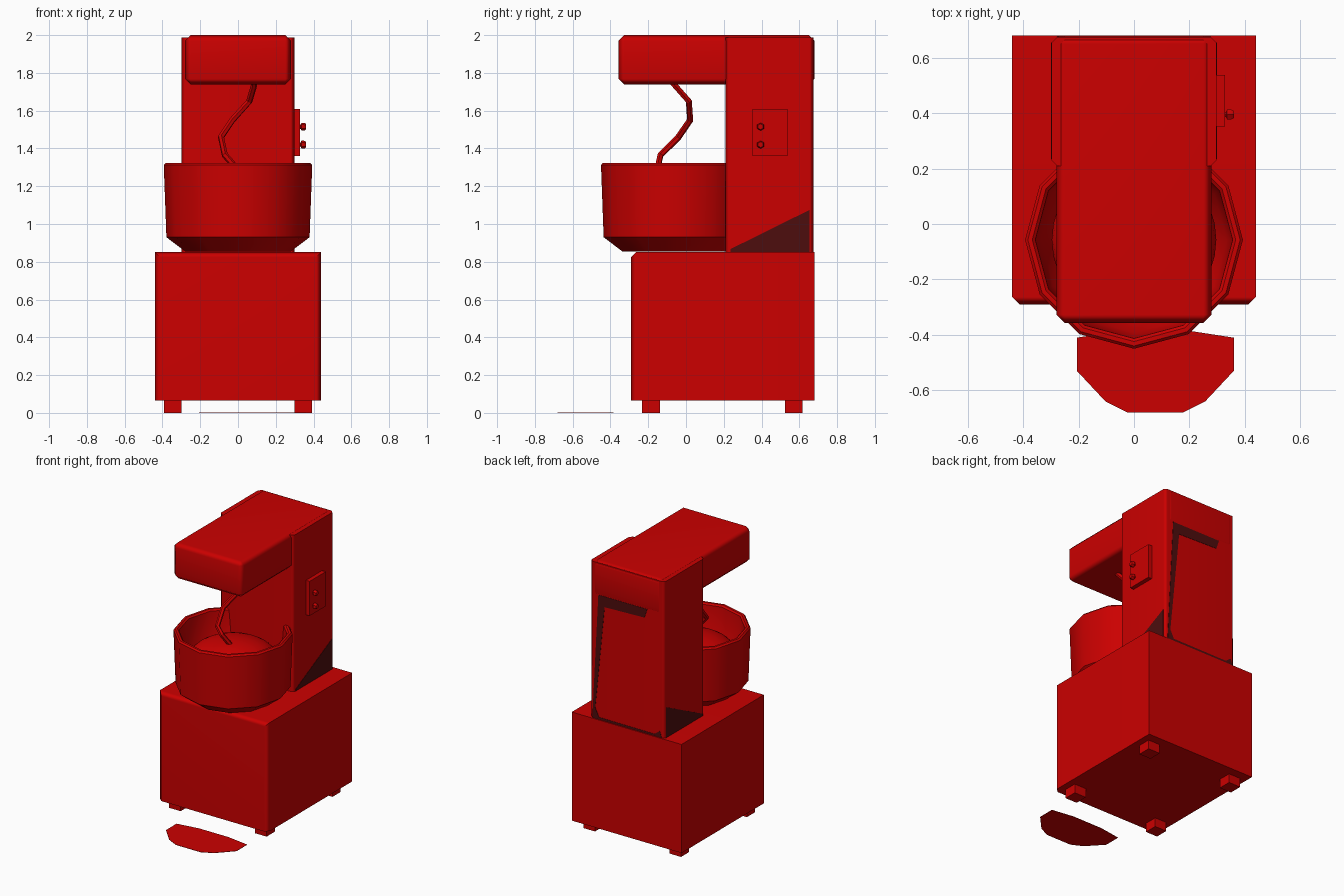
import bpy
import bmesh
from math import cos, sin, tau, radians
from mathutils import Matrix, Vector

if "Cube" in bpy.data.objects:
    bpy.data.objects.remove(bpy.data.objects["Cube"])


def material(name, colour):
    mat = bpy.data.materials.new(name)
    mat.use_nodes = True
    mat.diffuse_color = colour
    mat.node_tree.nodes["Principled BSDF"].inputs["Base Color"].default_value = colour
    return mat


red = material("red_enamel", (0.6, 0, 0, 1))
dark_red = material("dark_red", (0.075, 0.004, 0.004, 1))


def finish(bm, name, angle=None, mat=red):
    """Turn a bmesh into a named object, optionally smooth shaded."""
    bmesh.ops.recalc_face_normals(bm, faces=bm.faces)
    mesh = bpy.data.meshes.new(name)
    bm.to_mesh(mesh)
    bm.free()
    mesh.materials.append(mat)
    obj = bpy.data.objects.new(name, mesh)
    bpy.context.collection.objects.link(obj)
    if angle:
        bpy.ops.object.select_all(action='DESELECT')
        obj.select_set(True)
        bpy.context.view_layer.objects.active = obj
        bpy.ops.object.shade_smooth_by_angle(angle=radians(angle))
    return obj


def box(name, low, high, bevel=0, rule=lambda mid, along: True):
    """Box between two corners; edges chosen by the rule are chamfered."""
    low, high = Vector(low), Vector(high)
    bm = bmesh.new()
    bmesh.ops.create_cube(bm, size=1)
    for v in bm.verts:
        v.co = Vector([(a + b) / 2 + c * (b - a) for a, b, c in zip(low, high, v.co)])
    if not bevel:
        return finish(bm, name)
    edges = []
    for e in bm.edges:
        a, b = (v.co for v in e.verts)
        if rule((a + b) / 2, (b - a).normalized()):
            edges.append(e)
    bmesh.ops.bevel(bm, geom=edges, offset=bevel, segments=1, affect='EDGES', profile=0.5)
    obj = finish(bm, name, 50)
    obj.modifiers.new("Even shading", 'WEIGHTED_NORMAL').keep_sharp = True
    return obj


def lathe(name, profile, sides, matrix, angle=35):
    """Revolve (radius, height) points about the local z axis."""
    bm = bmesh.new()
    rings = []
    for r, z in profile:
        if r == 0:
            rings.append([bm.verts.new((0, 0, z))] * sides)
        else:
            rings.append([bm.verts.new((r * cos(tau * i / sides), r * sin(tau * i / sides), z))
                          for i in range(sides)])
    for lower, upper in zip(rings, rings[1:]):
        for i in range(sides):
            j = (i + 1) % sides
            corners = [lower[i], lower[j], upper[j], upper[i]]
            bm.faces.new(list(dict.fromkeys(corners)))
    bm.transform(matrix)
    return finish(bm, name, angle)


def plate(name, points, offset, mat):
    """Thin flat plate: 3D outline points pushed out along the offset."""
    bm = bmesh.new()
    face = bm.faces.new([bm.verts.new(p) for p in points])
    top = bmesh.ops.extrude_face_region(bm, geom=[face])["geom"]
    bmesh.ops.translate(bm, vec=offset,
                        verts=[g for g in top if isinstance(g, bmesh.types.BMVert)])
    return finish(bm, name, mat=mat)


# Base cabinet: only the front upright and front top edges are chamfered
box("base_cabinet", (-0.44, -0.29, 0.065), (0.44, 0.68, 0.852), 0.027,
    lambda mid, along: mid.y < -0.28 and mid.z > 0.1)

# Four square feet
for side, x in (("left", 0.345), ("right", -0.345)):
    for end, y in (("front", -0.185), ("back", 0.57)):
        box(f"{end}_{side}_foot", (x - 0.047, y - 0.047, 0), (x + 0.047, y + 0.047, 0.065))

# Column with chamfered upright edges
box("column", (-0.298, 0.21, 0.852), (0.298, 0.674, 1.987), 0.02,
    lambda mid, along: abs(along.z) > 0.9)

# Dark wedge low on each side of the column
wedge = [(0.235, 0.853), (0.235, 0.867), (0.655, 1.075), (0.655, 0.853)]
for side, s in (("left", 1), ("right", -1)):
    plate(f"{side}_dark_wedge", [(s * 0.297, y, z) for y, z in wedge], (s * 0.003, 0, 0), dark_red)

# Dark angled band round the top, left and bottom of the column's back
band = [(0.23, 1.756), (-0.162, 1.756), (-0.14, 1.69), (0.18, 1.68), (0.255, 0.93),
        (0.225, 0.87), (-0.22, 0.868), (-0.262, 0.9), (-0.278, 0.854), (0.278, 0.854)]
plate("back_dark_band", [(x, 0.673, z) for x, z in band], (0, 0.003, 0), dark_red)

# Overhanging mixer head
box("mixer_head", (-0.28, -0.357, 1.738), (0.28, 0.68, 2.0), 0.03)

# Twelve-sided open bowl
bowl_place = Matrix.Translation((0, -0.057, 0))
lathe("bowl", [(0, 0.855), (0.28, 0.855), (0.379, 0.93), (0.393, 1.312), (0.383, 1.323),
               (0.367, 1.323), (0.356, 1.312), (0.335, 1.0), (0.26, 0.9), (0, 0.9)],
      12, bowl_place)

# Rounded dough mound inside the bowl
mound = [(0.297 * cos(tau * i / 32), 1.11 + 0.145 * sin(tau * i / 32)) for i in range(8)]
lathe("dough_mound", [(0.28, 1.0)] + mound + [(0, 1.255)], 32, bowl_place, 60)

# Bent dough hook
curve = bpy.data.curves.new("dough_hook", 'CURVE')
curve.dimensions = '3D'
curve.bevel_depth = 0.017
curve.bevel_resolution = 1
curve.use_fill_caps = True
path = [(0.085, -0.1, 1.78), (0.085, -0.06, 1.735), (0.06, 0.015, 1.65), (-0.03, 0.022, 1.55),
        (-0.09, -0.04, 1.46), (-0.07, -0.135, 1.365), (-0.03, -0.145, 1.32), (0.04, -0.08, 1.19)]
spline = curve.splines.new('POLY')
spline.points.add(len(path) - 1)
for point, co in zip(spline.points, path):
    point.co = (*co, 1)
spline.use_smooth = False
curve.materials.append(red)
bpy.context.collection.objects.link(bpy.data.objects.new("dough_hook", curve))

# Control panel and its two knobs
box("control_panel", (0.29, 0.352, 1.36), (0.328, 0.537, 1.61))
for label, z in (("upper", 1.515), ("lower", 1.42)):
    place = Matrix.Translation((0.32, 0.395, z)) @ Matrix.Rotation(tau / 4, 4, 'Y')
    lathe(f"{label}_knob", [(0, 0), (0.011, 0), (0.011, 0.012), (0.021, 0.016),
                            (0.021, 0.03), (0.015, 0.04), (0, 0.04)], 6, place, 30)

# Thin floor mat, mirrored about its own centre line
half = [(0.12, -0.385), (0.283, -0.41), (0.283, -0.53), (0.18, -0.64), (0.1, -0.68)]
outline = half + [(-x, y) for x, y in reversed(half)]
plate("floor_mat", [(x + 0.077, y, 0) for x, y in outline], (0, 0, 0.002), red)
